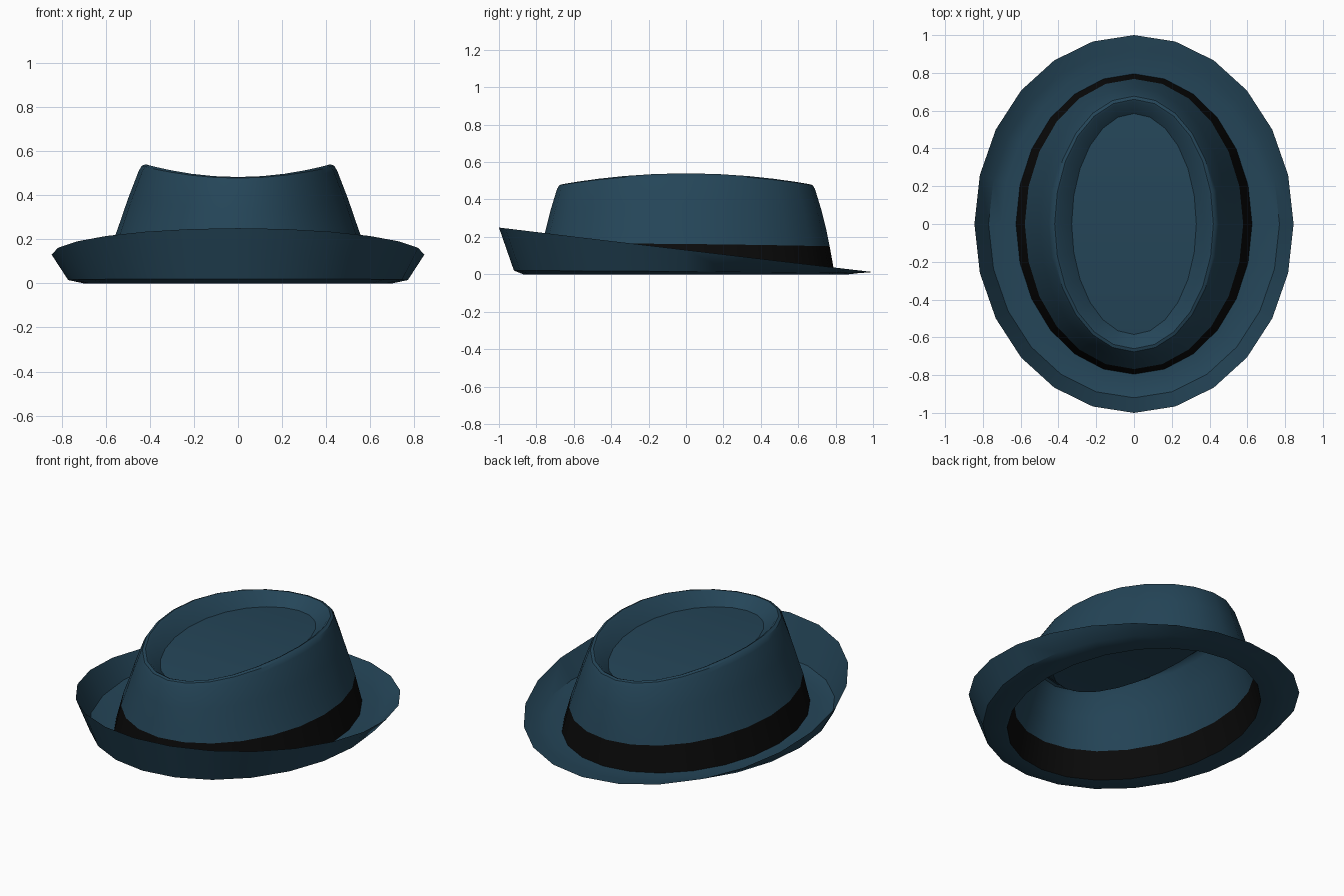
import bpy, bmesh, math

SEGMENTS = 24

cube = bpy.data.objects.get("Cube")
if cube:
    bpy.data.objects.remove(cube, do_unlink=True)


def make_material(name, rgb):
    mat = bpy.data.materials.new(name)
    mat.use_nodes = True
    colour = (*rgb, 1.0)
    mat.diffuse_color = colour
    bsdf = mat.node_tree.nodes["Principled BSDF"]
    bsdf.inputs["Base Color"].default_value = colour
    bsdf.inputs["Roughness"].default_value = 0.9
    return mat


def add_ring(bm, rx, ry, side, front, back):
    """Oval of vertices whose height varies from front to sides to back."""
    verts = []
    for i in range(SEGMENTS):
        a = 2 * math.pi * i / SEGMENTS
        s = math.sin(a)
        z = side + (back - front) / 2 * s + ((front + back) / 2 - side) * s * s
        verts.append(bm.verts.new((rx * math.cos(a), ry * s, z)))
    return verts


def loft(name, rings, mat, capped=False):
    """Skin the ovals from the outermost one inward and upward."""
    bm = bmesh.new()
    loops = [add_ring(bm, *r) for r in rings]
    for a, b in zip(loops, loops[1:]):
        for i in range(SEGMENTS):
            j = (i + 1) % SEGMENTS
            bm.faces.new((a[i], a[j], b[j], b[i]))
    if capped:
        # Strips running straight across the oval keep the gentle front-to-back arch
        top, q = loops[-1], SEGMENTS // 4
        for k in range(SEGMENTS // 2):
            strip = [top[(q + k) % SEGMENTS], top[(q + k + 1) % SEGMENTS],
                     top[(q - k - 1) % SEGMENTS], top[(q - k) % SEGMENTS]]
            bm.faces.new(list(dict.fromkeys(strip)))
    mesh = bpy.data.meshes.new(name)
    bm.to_mesh(mesh)
    bm.free()
    mesh.materials.append(mat)
    obj = bpy.data.objects.new(name, mesh)
    bpy.context.collection.objects.link(obj)
    bpy.ops.object.select_all(action="DESELECT")
    obj.select_set(True)
    bpy.context.view_layer.objects.active = obj
    bpy.ops.object.shade_smooth_by_angle(angle=math.radians(35))
    return obj


felt = make_material("blue felt", (0.018, 0.06, 0.098))
ribbon = make_material("black ribbon", (0.003, 0.003, 0.003))

# Each oval: half width, half length, height at sides, front and back
base = (0.625, 0.795, 0.0, 0.0, 0.0)
band_top = (0.578, 0.768, 0.162, 0.165, 0.15)

# Brim, turned up at the front and flat at the back
loft("brim", [
    (0.845, 1.0, 0.13, 0.25, 0.012),
    (0.77, 0.92, 0.015, 0.02, 0.006),
    (0.70, 0.87, 0.0, 0.0, 0.0),
    base,
], felt)

# Hat band
loft("hat_band", [base, band_top], ribbon)

# Crown with a rounded ridge and a sunken top
loft("crown", [
    band_top,
    (0.548, 0.752, 0.24, 0.23, 0.23),
    (0.50, 0.725, 0.38, 0.34, 0.34),
    (0.45, 0.69, 0.51, 0.455, 0.455),
    (0.437, 0.677, 0.532, 0.477, 0.477),
    (0.42, 0.66, 0.54, 0.482, 0.482),
    (0.408, 0.648, 0.534, 0.477, 0.477),
    (0.33, 0.585, 0.455, 0.42, 0.42),
], felt, capped=True)
